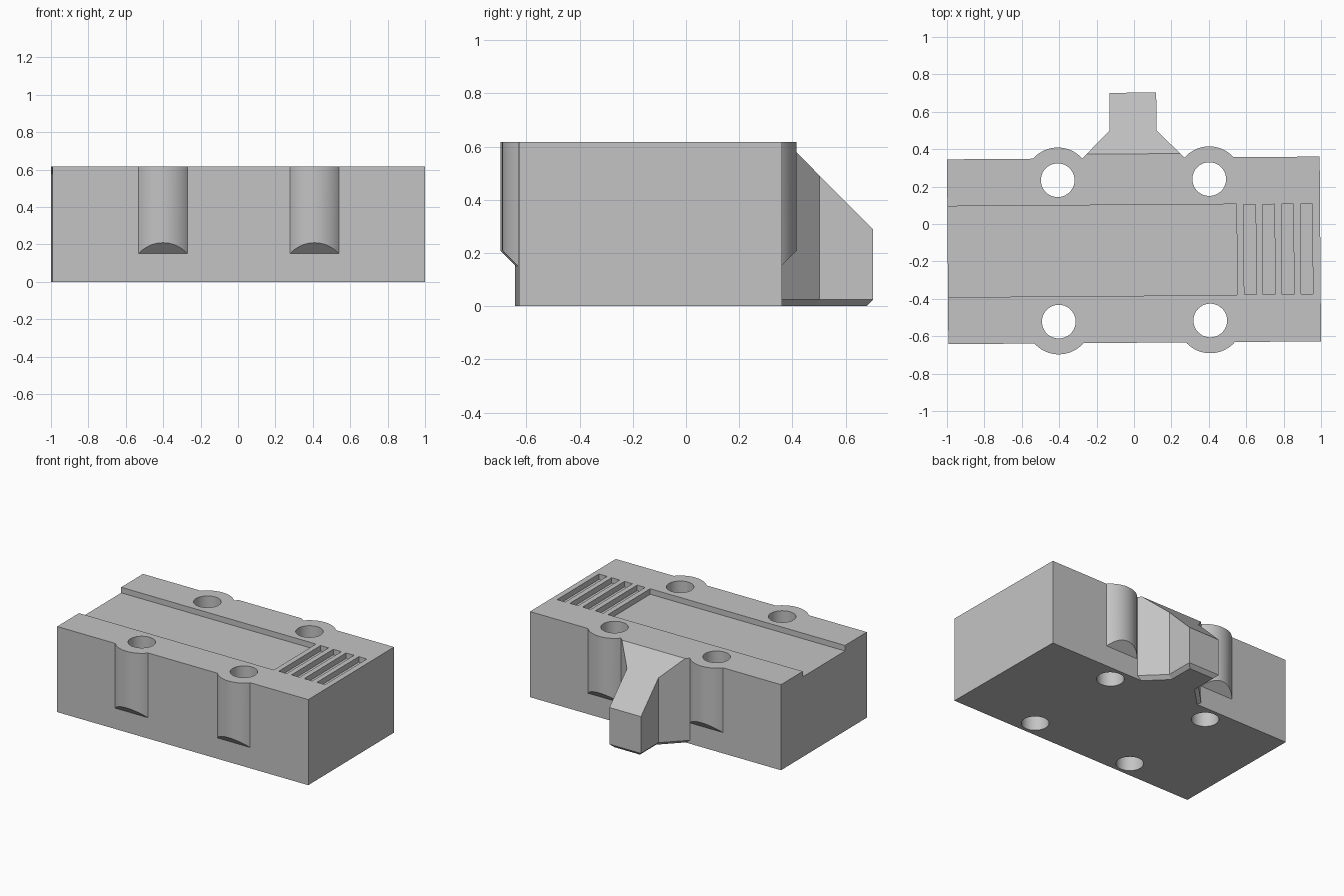
import bpy, bmesh, math
from mathutils import Vector

cube = bpy.data.objects.get("Cube")
if cube:
    bpy.data.objects.remove(cube, do_unlink=True)

LENGTH, HALF_D, HEIGHT = 1.9926, 0.494, 0.617
HOLE_X, HOLE_Y = 0.405, 0.378

grey = bpy.data.materials.new("plain grey")
grey.use_nodes = True
grey.diffuse_color = (0.55, 0.55, 0.55, 1)
grey.node_tree.nodes["Principled BSDF"].inputs["Base Color"].default_value = (0.55, 0.55, 0.55, 1)


def to_object(name, bm):
    bmesh.ops.recalc_face_normals(bm, faces=bm.faces)
    mesh = bpy.data.meshes.new(name)
    bm.to_mesh(mesh)
    bm.free()
    mesh.materials.append(grey)
    obj = bpy.data.objects.new(name, mesh)
    bpy.context.collection.objects.link(obj)
    return obj


def box(name, x0, x1, y0, y1, z0, z1):
    bm = bmesh.new()
    bmesh.ops.create_cube(bm, size=1)
    for v in bm.verts:
        v.co = Vector((x1 if v.co.x > 0 else x0, y1 if v.co.y > 0 else y0, z1 if v.co.z > 0 else z0))
    return to_object(name, bm)


def cylinder_mesh(x, y, z0, z1, radius):
    bm = bmesh.new()
    bmesh.ops.create_cone(bm, cap_ends=True, segments=64, radius1=radius, radius2=radius, depth=z1 - z0)
    bmesh.ops.translate(bm, verts=bm.verts, vec=(x, y, (z0 + z1) / 2))
    return bm


def slice_off(bm, point, normal):
    # Remove everything on the normal's side of the plane and cap the cut
    cut = bmesh.ops.bisect_plane(bm, geom=bm.verts[:] + bm.edges[:] + bm.faces[:],
                                 plane_co=point, plane_no=normal, clear_outer=True)
    edges = [e for e in cut["geom_cut"] if isinstance(e, bmesh.types.BMEdge)]
    bmesh.ops.edgeloop_fill(bm, edges=edges)


def combine(target, other, operation):
    mod = target.modifiers.new(operation.lower(), "BOOLEAN")
    mod.object, mod.operation, mod.solver = other, operation, "EXACT"
    bpy.context.view_layer.objects.active = target
    bpy.ops.object.modifier_apply(modifier=mod.name)
    bpy.data.objects.remove(other, do_unlink=True)


# Main block
block = box("block", -LENGTH / 2, LENGTH / 2, -HALF_D, HALF_D, 0, HEIGHT)

# Rounded bosses with sloping undersides
corners = [(sx * HOLE_X, sy) for sx in (-1, 1) for sy in (-1, 1)]
for x, side in corners:
    bm = cylinder_mesh(x, side * HOLE_Y, 0.05, HEIGHT, 0.175)
    slice_off(bm, (x, side * HALF_D, 0.15), (0, side, -1))
    combine(block, to_object("boss", bm), "UNION")

# Rear tab: flared neck, bevelled foot and sloping top
def tab_outline(bm, points, z):
    full = points + [(-x, y) for x, y in reversed(points)]
    return [bm.verts.new((x, y, z)) for x, y in full]


bm = bmesh.new()
outer = [(0.368, 0.4), (0.125, 0.641), (0.125, 0.843)]
foot = [(0.332, 0.4), (0.1, 0.631), (0.1, 0.818)]
rings = [tab_outline(bm, foot, 0), tab_outline(bm, outer, 0.025), tab_outline(bm, outer, HEIGHT)]
for low, high in zip(rings, rings[1:]):
    for i in range(len(low)):
        j = (i + 1) % len(low)
        bm.faces.new((low[i], low[j], high[j], high[i]))
bm.faces.new(rings[0])
bm.faces.new(rings[-1])
slice_off(bm, (0, 0.516, HEIGHT), (0, 1, 1))
combine(block, to_object("rear_tab", bm), "UNION")

# Through holes
for x, side in corners:
    bm = cylinder_mesh(x, side * HOLE_Y, -0.1, HEIGHT + 0.1, 0.09)
    combine(block, to_object("hole_cutter", bm), "DIFFERENCE")

# Shallow channel, open at one end, and four grip slots
floor = HEIGHT - 0.04
combine(block, box("channel_cutter", -1.1, 0.55, -0.243, 0.243, floor, HEIGHT + 0.1), "DIFFERENCE")
for i in range(4):
    x = 0.588 + 0.101 * i
    combine(block, box("slot_cutter", x, x + 0.064, -0.241, 0.241, floor, HEIGHT + 0.1), "DIFFERENCE")

# Slight turn and final placement
block.rotation_euler.z = 0.0075
block.location = (0, -0.141, 0)
block.name = "slotted_block"
bpy.ops.object.select_all(action="DESELECT")
block.select_set(True)
bpy.context.view_layer.objects.active = block
bpy.ops.object.shade_smooth_by_angle(angle=math.radians(25))
